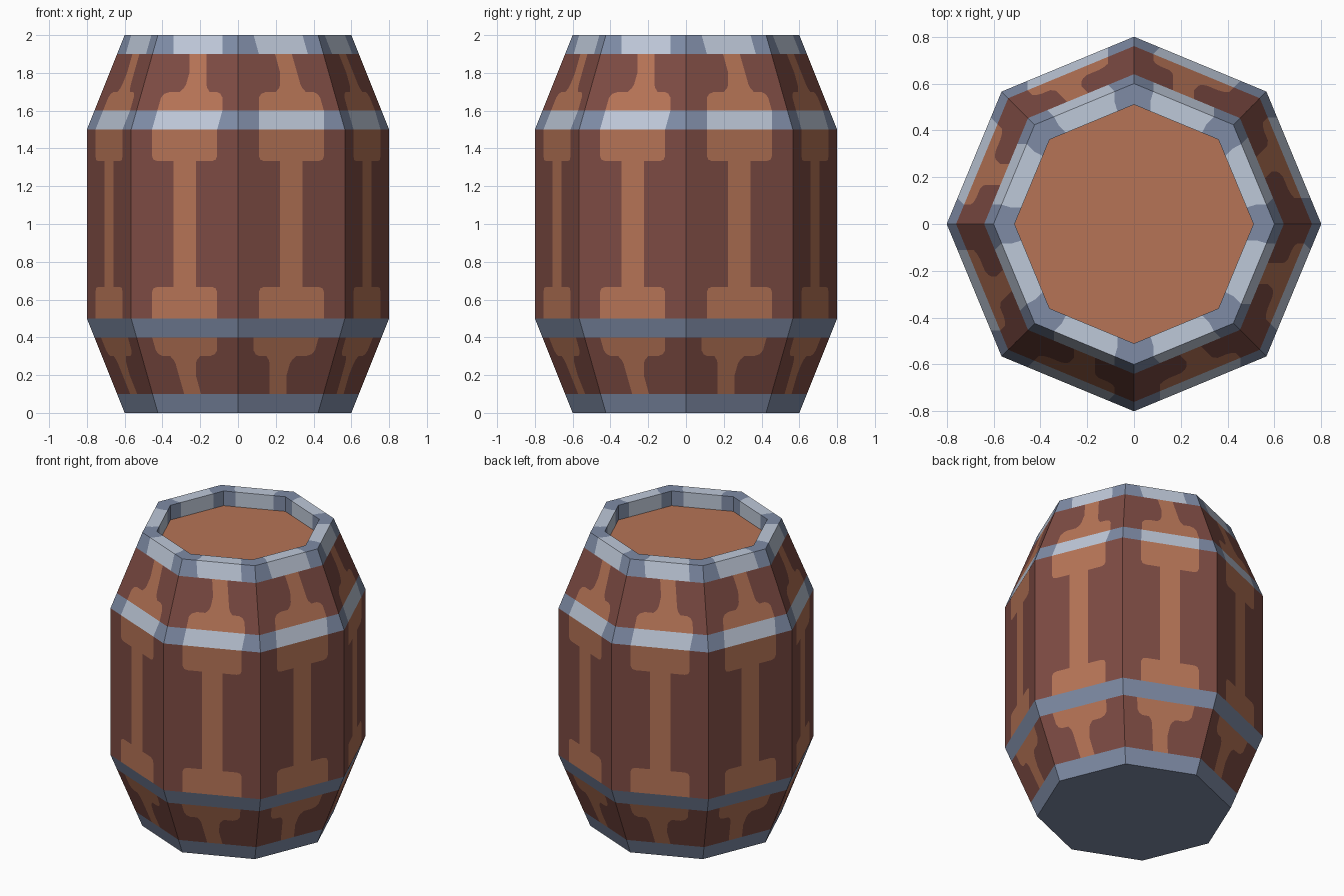
import bpy, bmesh, math
from mathutils import Vector

if "Cube" in bpy.data.objects:
    bpy.data.objects.remove(bpy.data.objects["Cube"])

SIDES = 8


def srgb(r, g, b):
    f = lambda c: c / 12.92 if c <= 0.04045 else ((c + 0.055) / 1.055) ** 2.4
    return [f(v / 255) for v in (r, g, b)] + [1.0]


def material(name, rgb):
    m = bpy.data.materials.new(name)
    m.diffuse_color = srgb(*rgb)
    m.use_nodes = True
    m.node_tree.nodes["Principled BSDF"].inputs["Base Color"].default_value = m.diffuse_color
    return m


MATS = [material("light wood", (182, 116, 86)),
        material("dark wood", (125, 75, 67)),
        material("light metal", (190, 200, 216)),
        material("blue metal", (126, 139, 165))]
TAN, DARK, LIGHT, BLUE = range(4)


def ring_point(r, z, i):
    a = 2 * math.pi * i / SIDES
    return Vector((r * math.cos(a), r * math.sin(a), z))


def panel_point(bl, br, tr, tl, u, t):
    # Two flat halves split along the bottom-right to top-left diagonal
    if u + t < 1:
        return bl + (br - bl) * u + (tl - bl) * t
    return tr + (tl - tr) * (1 - u) + (br - tr) * (1 - t)


def panels(bm, start, end, rows, mid, edge):
    """Ring of panels between two (radius, z) rings. rows = (t, half width of the mid colour)."""
    for i in range(SIDES):
        q = (ring_point(*start, i), ring_point(*start, i + 1),
             ring_point(*end, i + 1), ring_point(*end, i))
        for (t0, w0), (t1, w1) in zip(rows, rows[1:]):
            if t1 - t0 < 1e-6:
                continue
            lo = [panel_point(*q, u, t0) for u in (0, 0.5 - w0, 0.5 + w0, 1)]
            hi = [panel_point(*q, u, t1) for u in (0, 0.5 - w1, 0.5 + w1, 1)]
            for k, mat in enumerate((edge, mid, edge)):
                f = bm.faces.new([bm.verts.new(p) for p in (lo[k], lo[k + 1], hi[k + 1], hi[k])])
                f.material_index = mat


def cap(bm, r, z, mat, up=True):
    ids = range(SIDES) if up else reversed(range(SIDES))
    bm.faces.new([bm.verts.new(ring_point(r, z, i)) for i in ids]).material_index = mat


def finish(bm, name):
    bmesh.ops.remove_doubles(bm, verts=bm.verts, dist=1e-5)
    me = bpy.data.meshes.new(name)
    bm.to_mesh(me)
    bm.free()
    for m in MATS:
        me.materials.append(m)
    bpy.context.collection.objects.link(bpy.data.objects.new(name, me))


def flip(rows):
    return [(1 - t, w) for t, w in reversed(rows)]


# Barrel outline: (radius, z)
FOOT, LOW, HIGH, TOP = (0.6, 0), (0.8, 0.5), (0.8, 1.5), (0.6, 2)
INNER, RECESS = (0.51, 2), (0.51, 1.9)
W, N = 0.305, 0.105  # half widths of the wide and narrow grain

# Staves with painted grain: wide block at the hoops, narrow stem between
taper = [(0.2, W), (0.34, W), (0.38, W - 0.025), (0.4, W - 0.07), (0.4, N + 0.04),
         (0.44, N + 0.01), (0.48, N), (0.6, N), (0.8, N)]
half = [(0, W), (0.14, W), (0.16, W - 0.015), (0.167, W - 0.05), (0.167, N), (0.5, N)]
bm = bmesh.new()
panels(bm, FOOT, LOW, flip(taper), TAN, DARK)
panels(bm, LOW, HIGH, half + flip(half)[1:], TAN, DARK)
panels(bm, HIGH, TOP, taper, TAN, DARK)
finish(bm, "staves")

# Hoops: the lower two are plain, the upper two have a light centre
for name, a, b, t0, t1, mid in (("foot_hoop", FOOT, LOW, 0, 0.2, BLUE),
                                ("lower_hoop", FOOT, LOW, 0.8, 1, BLUE),
                                ("upper_hoop", HIGH, TOP, 0, 0.2, LIGHT),
                                ("top_hoop", HIGH, TOP, 0.8, 1, LIGHT)):
    bm = bmesh.new()
    panels(bm, a, b, [(t0, W), (t1, W)], mid, BLUE)
    finish(bm, name)

# Rim with its inner wall
bm = bmesh.new()
panels(bm, TOP, INNER, [(0, W), (0.5, W), (1, W)], LIGHT, BLUE)
panels(bm, INNER, RECESS, [(0, W), (1, W)], LIGHT, BLUE)
finish(bm, "rim")

# Recessed lid and underside
bm = bmesh.new()
cap(bm, *RECESS, TAN)
finish(bm, "lid")
bm = bmesh.new()
cap(bm, *FOOT, BLUE, up=False)
finish(bm, "base")
